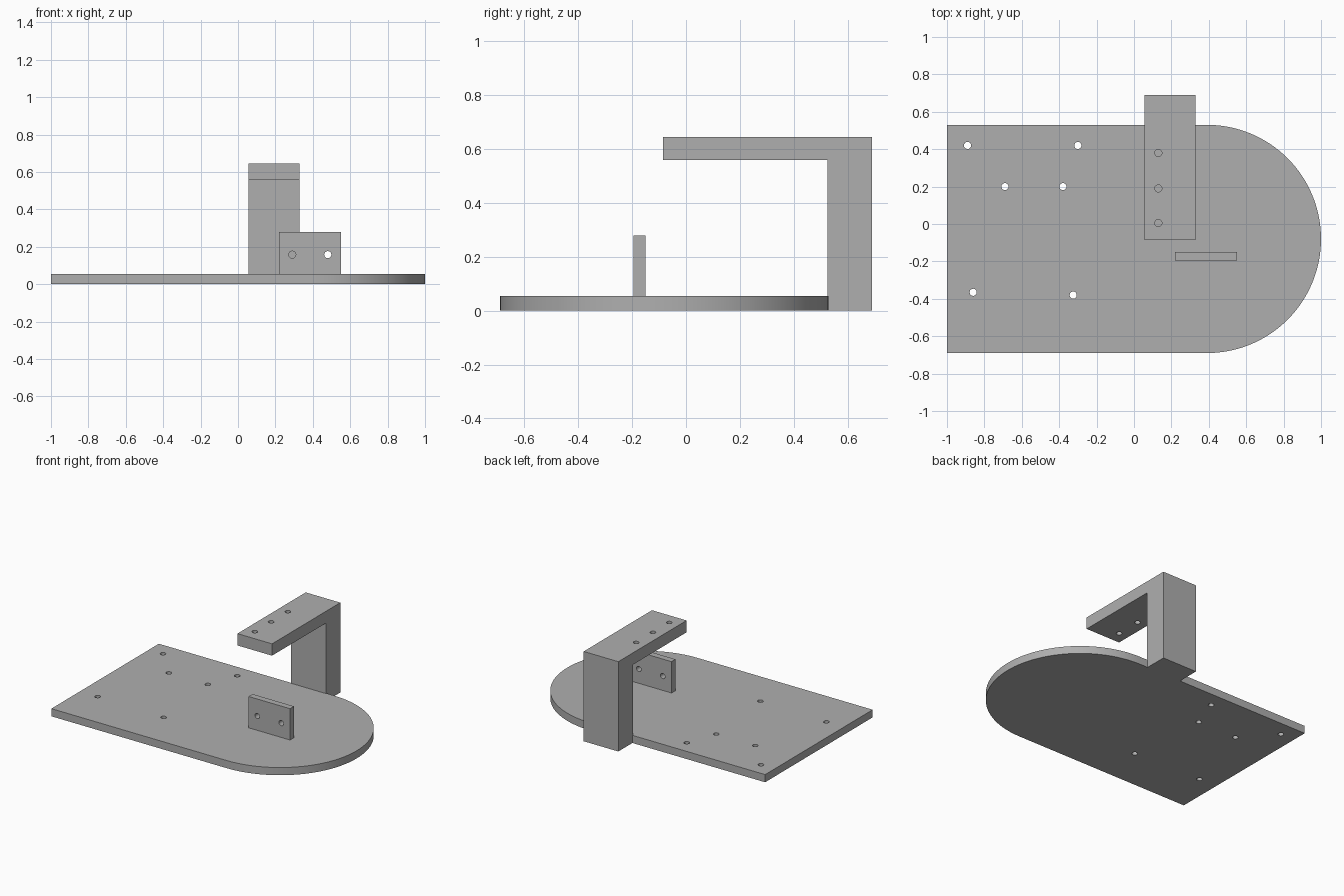
import bpy, bmesh, math
from mathutils import Vector

if "Cube" in bpy.data.objects:
    bpy.data.objects.remove(bpy.data.objects["Cube"], do_unlink=True)

GREY = (0.43, 0.43, 0.43, 1.0)
grey = bpy.data.materials.new("plain_grey")
grey.use_nodes = True
grey.diffuse_color = GREY
grey.node_tree.nodes["Principled BSDF"].inputs["Base Color"].default_value = GREY

HOLE_RADIUS = 0.019
BASE_TOP = 0.055


def extrude_profile(name, points, offset):
    """Extrude a closed outline of 3D points along an offset."""
    bm = bmesh.new()
    face = bm.faces.new([bm.verts.new(p) for p in points])
    result = bmesh.ops.extrude_face_region(bm, geom=[face], use_keep_orig=True)
    moved = [v for v in result["geom"] if isinstance(v, bmesh.types.BMVert)]
    bmesh.ops.translate(bm, verts=moved, vec=Vector(offset))
    bmesh.ops.recalc_face_normals(bm, faces=bm.faces)
    mesh = bpy.data.meshes.new(name)
    bm.to_mesh(mesh)
    bm.free()
    mesh.materials.append(grey)
    obj = bpy.data.objects.new(name, mesh)
    bpy.context.collection.objects.link(obj)
    return obj


def activate(obj):
    bpy.ops.object.select_all(action='DESELECT')
    obj.select_set(True)
    bpy.context.view_layer.objects.active = obj


def drill(obj, centres, rotation=(0, 0, 0)):
    """Cut round through holes at the given centres."""
    for centre in centres:
        bpy.ops.mesh.primitive_cylinder_add(vertices=32, radius=HOLE_RADIUS, depth=0.2,
                                            location=centre, rotation=rotation)
        cutter = bpy.context.object
        cutter.name = "hole_cutter"
        cutter.hide_render = True
        cutter.data.materials.append(grey)
        activate(obj)
        mod = obj.modifiers.new("hole", 'BOOLEAN')
        mod.operation = 'DIFFERENCE'
        mod.solver = 'EXACT'
        mod.object = cutter
        bpy.ops.object.modifier_apply(modifier=mod.name)
        bpy.data.objects.remove(cutter, do_unlink=True)


# Base plate: straight at the left end, half round at the other
radius, arc_x, arc_y = 0.61, 0.39, -0.08
outline = [(-1, arc_y + radius, 0), (-1, arc_y - radius, 0)]
steps = 64
for i in range(steps + 1):
    a = -math.pi / 2 + math.pi * i / steps
    outline.append((arc_x + radius * math.cos(a), arc_y + radius * math.sin(a), 0))
base = extrude_profile("base_plate", outline, (0, 0, BASE_TOP))
base_holes = [(-0.89, 0.42), (-0.30, 0.42), (-0.69, 0.20),
              (-0.38, 0.20), (-0.86, -0.365), (-0.325, -0.38)]
drill(base, [(x, y, BASE_TOP / 2) for x, y in base_holes])

# Overhanging arm: upright post behind the base with a horizontal beam
side = [(0.69, 0), (0.69, 0.645), (-0.085, 0.645), (-0.085, 0.56), (0.525, 0.56), (0.525, 0)]
arm = extrude_profile("overhead_arm", [(0.055, y, z) for y, z in side], (0.275, 0, 0))
drill(arm, [(0.13, y, 0.60) for y in (0.005, 0.19, 0.38)])

# Small upright mounting plate with two holes
corners = [(0.22, BASE_TOP), (0.55, BASE_TOP), (0.55, 0.28), (0.22, 0.28)]
plate = extrude_profile("upright_plate", [(x, -0.195, z) for x, z in corners], (0, 0.045, 0))
drill(plate, [(x, -0.172, 0.158) for x in (0.29, 0.48)], (math.pi / 2, 0, 0))

# Smooth rims and hole walls, crisp edges
for obj in (base, arm, plate):
    activate(obj)
    bpy.ops.object.shade_smooth_by_angle(angle=math.radians(30))
